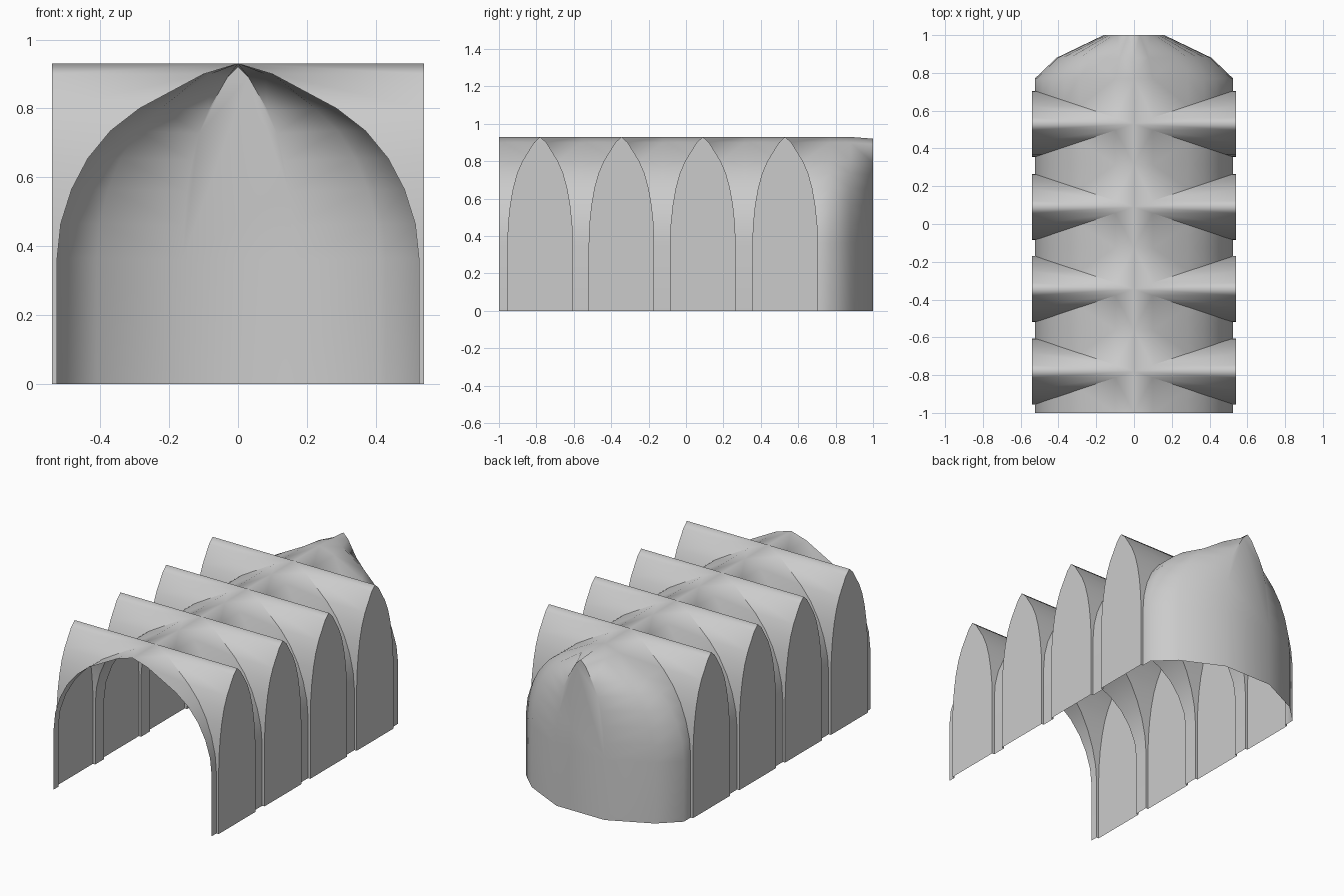
import bpy
import bmesh
import math

cube = bpy.data.objects.get("Cube")
if cube:
    bpy.data.objects.remove(cube, do_unlink=True)

# Half of the pointed arch: share of half width, height
ARCH = [(0, .93), (.19, .90), (.545, .80), (.705, .735), (.83, .655),
        (.92, .565), (.98, .465), (1, .365), (1, 0)]
HALF, OUTER, CROSS = .525, .54, .175       # nave, cross vault end, cross vault half width
CENTRES = [-.78, -.345, .09, .53]
LIMITS = [-1, -.56, -.125, .315, .77]
APSE = [(.77, HALF, 1), (.88, .41, 1), (1, .16, .99)]   # y, half width, height scale

stone = bpy.data.materials.new("grey stone")
stone.use_nodes = True
grey = (.6, .6, .6, 1)
stone.diffuse_color = grey
stone.node_tree.nodes["Principled BSDF"].inputs["Base Color"].default_value = grey


def add_face(bm, points):
    return bm.faces.new([bm.verts.new(p) for p in points])


def strip(bm, row):
    """Skin neighbouring arch rows; row(u, z) gives the two ends of a row."""
    for a, b in zip(ARCH, ARCH[1:]):
        (p, q), (r, s) = row(*a), row(*b)
        add_face(bm, [p, q, s, r])


def finish(bm, name, smooth):
    bmesh.ops.remove_doubles(bm, verts=bm.verts[:], dist=.0005)
    bmesh.ops.recalc_face_normals(bm, faces=bm.faces[:])
    for f in bm.faces:
        f.smooth = smooth
    # Sharp groins, soft ridges
    for e in bm.edges:
        ridge = all(v.co.z > .915 for v in e.verts)
        if len(e.link_faces) == 2 and not ridge:
            e.smooth = e.calc_face_angle() < math.radians(55)
    mesh = bpy.data.meshes.new(name)
    bm.to_mesh(mesh)
    bm.free()
    mesh.materials.append(stone)
    obj = bpy.data.objects.new(name, mesh)
    bpy.context.collection.objects.link(obj)


def full_arch(point):
    """Closed outline of the whole arch from point(side * u, z)."""
    left = [point(-u, z) for u, z in reversed(ARCH)]
    return left + [point(u, z) for u, z in ARCH[1:]]


vault = bmesh.new()
for side in (-1, 1):
    for c, start, end in zip(CENTRES, LIMITS, LIMITS[1:]):
        for d, limit in ((-1, start), (1, end)):
            # Nave surface from the bay limit to the groin
            strip(vault, lambda u, z: ((side * HALF * u, limit, z),
                                       (side * HALF * u, c + d * CROSS * u, z)))
            # Cross vault from the groin to the outer wall
            strip(vault, lambda u, z: ((side * HALF * u, c + d * CROSS * u, z),
                                       (side * OUTER, c + d * CROSS * u, z)))
    # Apse narrowing in facets towards the back
    for (y0, w0, h0), (y1, w1, h1) in zip(APSE, APSE[1:]):
        strip(vault, lambda u, z: ((side * w0 * u, y0, z * h0),
                                   (side * w1 * u, y1, z * h1)))
# Back facet of the apse
yb, wb, hb = APSE[-1]
add_face(vault, full_arch(lambda u, z: (wb * u, yb, z * hb)))
finish(vault, "ribbed_vault", True)

# Flat arched walls closing the cross vaults
for side, label in ((1, "left"), (-1, "right")):
    walls = bmesh.new()
    for c in CENTRES:
        f = add_face(walls, full_arch(lambda u, z: (side * OUTER, c + CROSS * u, z)))
        f.normal_update()
        if f.normal.x * side < 0:
            f.normal_flip()
    bmesh.ops.remove_doubles(walls, verts=walls.verts[:], dist=.0005)
    mesh = bpy.data.meshes.new(label + "_arched_walls")
    walls.to_mesh(mesh)
    walls.free()
    mesh.materials.append(stone)
    bpy.context.collection.objects.link(bpy.data.objects.new(label + "_arched_walls", mesh))
